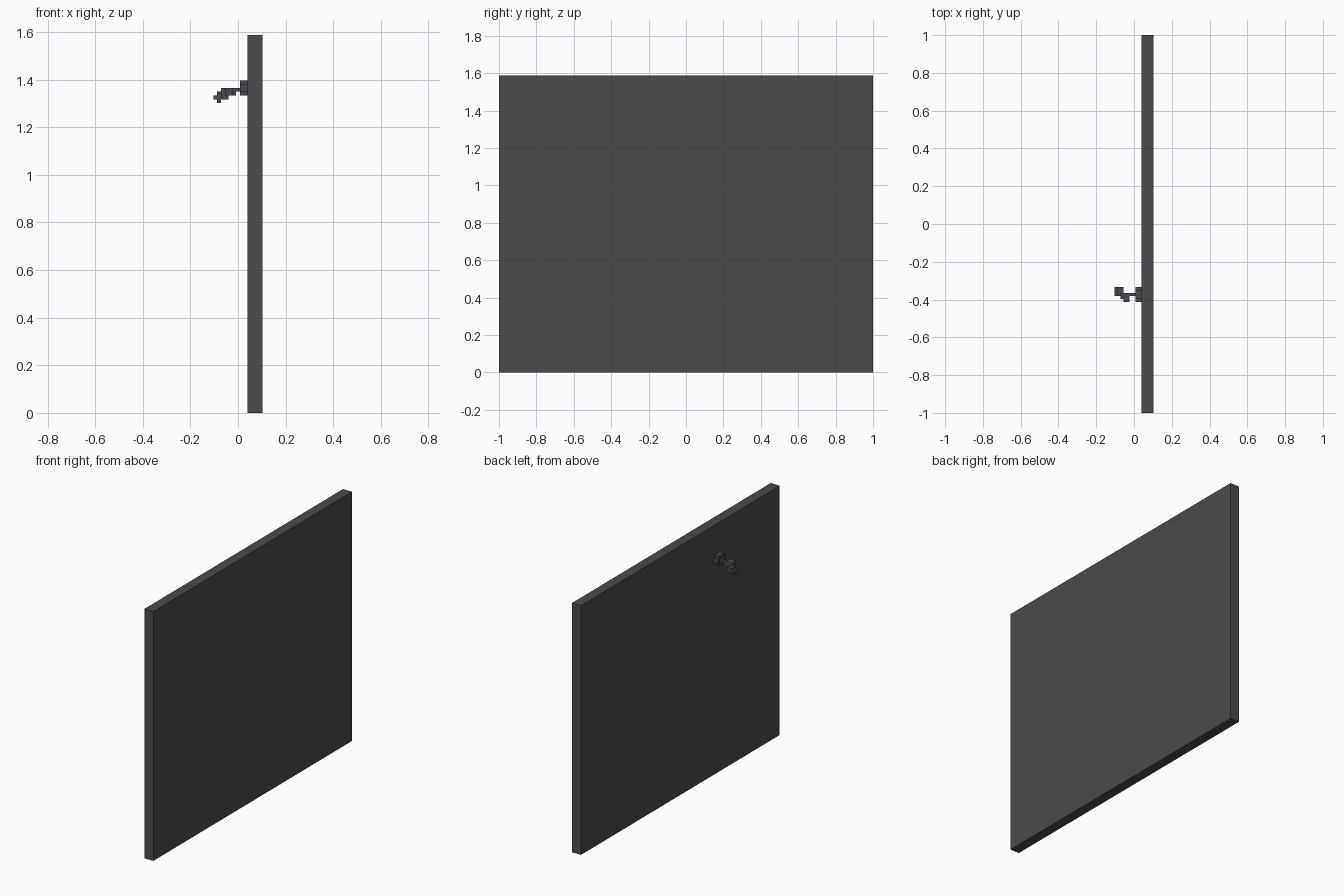
import bpy, bmesh
from mathutils import Vector

if "Cube" in bpy.data.objects:
    bpy.data.objects.remove(bpy.data.objects["Cube"])

V = 2 / 126                              # edge of one voxel
ORIGIN = Vector((-6.5 * V, -1, 0))       # lowest corner of the 13 x 126 x 100 block grid

mat = bpy.data.materials.new("dark_grey")
mat.diffuse_color = (0.07, 0.07, 0.07, 1)
mat.use_nodes = True
mat.node_tree.nodes["Principled BSDF"].inputs["Base Color"].default_value = mat.diffuse_color


def voxel_part(name, boxes):
    """Surface of the union of boxes given as inclusive cell ranges (x0,x1,y0,y1,z0,z1)."""
    cells = {(x, y, z) for a, b, c, d, e, f in boxes
             for x in range(a, b + 1) for y in range(c, d + 1) for z in range(e, f + 1)}
    bm = bmesh.new()
    for c in cells:
        for ax in range(3):
            for s in (0, 1):
                n = list(c)
                n[ax] += 2 * s - 1
                if tuple(n) in cells:
                    continue
                u, w = (ax + 1) % 3, (ax + 2) % 3
                ring = []
                for du, dw in ((0, 0), (1, 0), (1, 1), (0, 1)):
                    p = Vector(c)
                    p[ax] += s
                    p[u] += du
                    p[w] += dw
                    ring.append(bm.verts.new(ORIGIN + p * V))
                bm.faces.new(ring if s else ring[::-1])
    bmesh.ops.remove_doubles(bm, verts=bm.verts, dist=V * 0.01)
    link(name, bm)


def link(name, bm):
    me = bpy.data.meshes.new(name)
    bm.to_mesh(me)
    bm.free()
    me.materials.append(mat)
    bpy.context.collection.objects.link(bpy.data.objects.new(name, me))


# Flat panel, four cells thick
bm = bmesh.new()
bmesh.ops.create_cube(bm, size=1)
for v in bm.verts:
    v.co = ORIGIN + Vector((11 + v.co.x * 4, 63 + v.co.y * 126, 50 + v.co.z * 100)) * V
link("panel", bm)

# Rounded mounting plate with a recessed middle
voxel_part("mounting_plate", [
    (7, 8, 38, 40, 84, 84), (7, 8, 38, 40, 87, 87),
    (7, 8, 37, 37, 85, 86), (7, 8, 41, 41, 85, 86),
    (8, 8, 38, 40, 85, 86), (7, 7, 39, 39, 85, 85)])

# Thin stem and slanted stepped grip
voxel_part("handle", [
    (4, 6, 39, 39, 85, 85), (5, 5, 39, 39, 84, 84),
    (4, 4, 37, 39, 84, 84), (3, 4, 37, 38, 84, 85),
    (2, 3, 38, 39, 83, 85), (2, 2, 40, 41, 83, 84),
    (1, 1, 39, 41, 83, 84), (1, 1, 39, 40, 82, 82),
    (0, 0, 39, 41, 83, 83)])
